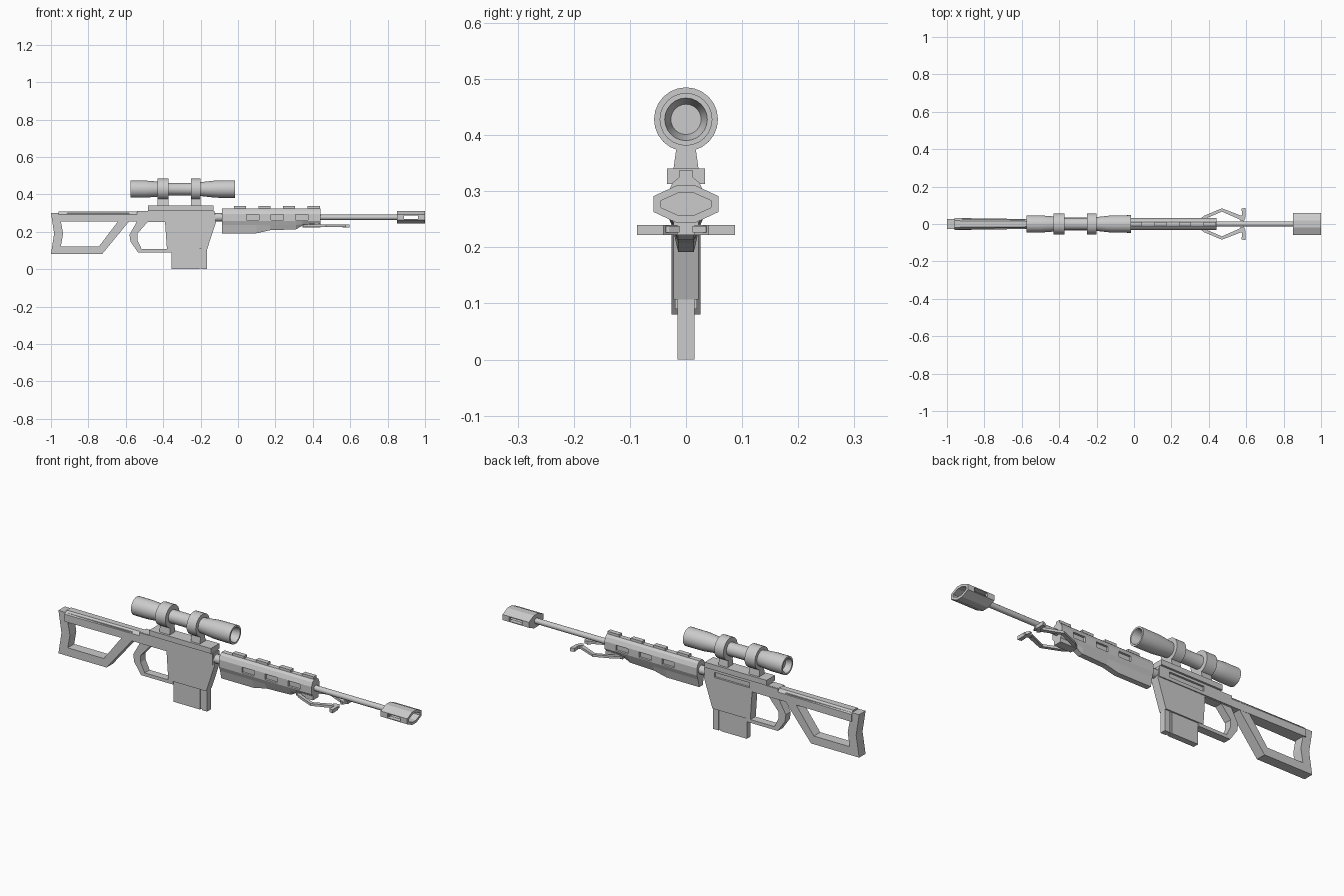
import bpy, bmesh, math
from mathutils import Vector

if "Cube" in bpy.data.objects:
    bpy.data.objects.remove(bpy.data.objects["Cube"])


def finish(name, bm):
    bmesh.ops.remove_doubles(bm, verts=bm.verts, dist=1e-5)
    bmesh.ops.recalc_face_normals(bm, faces=bm.faces)
    me = bpy.data.meshes.new(name)
    bm.to_mesh(me)
    bm.free()
    ob = bpy.data.objects.new(name, me)
    bpy.context.collection.objects.link(ob)
    return ob


def prism(name, pts, lo, hi, axis='y', hole=None):
    """Extrude a 2D profile along an axis; hole has as many points as pts."""
    place = {'x': lambda p, t: (t, p[0], p[1]),
             'y': lambda p, t: (p[0], t, p[1]),
             'z': lambda p, t: (p[0], p[1], t)}[axis]
    bm = bmesh.new()
    rings = []
    for loop in [pts] + ([hole] if hole else []):
        a, b = ([bm.verts.new(place(p, t)) for p in loop] for t in (lo, hi))
        rings.append((a, b))
        for i in range(len(loop)):
            j = (i + 1) % len(loop)
            bm.faces.new((a[i], a[j], b[j], b[i]))
    for side in (0, 1):
        if hole:
            o, n = rings[0][side], rings[1][side]
            for i in range(len(o)):
                j = (i + 1) % len(o)
                bm.faces.new((o[i], o[j], n[j], n[i]))
        else:
            bm.faces.new(rings[0][side])
    return finish(name, bm)


def box(name, x0, x1, y0, y1, z0, z1):
    return prism(name, [(x0, z0), (x1, z0), (x1, z1), (x0, z1)], y0, y1)


def loft(name, sections):
    bm = bmesh.new()
    rings = [[bm.verts.new(p) for p in s] for s in sections]
    n = len(rings[0])
    for a, b in zip(rings, rings[1:]):
        for i in range(n):
            bm.faces.new((a[i], a[(i + 1) % n], b[(i + 1) % n], b[i]))
    bm.faces.new(rings[0])
    bm.faces.new(rings[-1])
    return finish(name, bm)


def lathe(name, profile, z, n=24):
    """Revolve (x, radius) points about an axis parallel to x."""
    ob = loft(name, [[(x, r * math.cos(math.tau * k / n), z + r * math.sin(math.tau * k / n))
                      for k in range(n)] for x, r in profile])
    round_parts.append(ob)
    return ob


def cut(ob, cutter):
    cutter.hide_render = True
    cutter.hide_viewport = True
    m = ob.modifiers.new("cut", 'BOOLEAN')
    m.operation = 'DIFFERENCE'
    m.solver = 'EXACT'
    m.object = cutter


round_parts = []
AX = 0.277   # barrel height
SZ = 0.428   # scope height

# Skeleton stock
prism("stock_frame",
      [(-1, .3), (-.583, .3), (-.583, .255), (-.727, .08), (-1, .08), (-.983, .19)], -.026, .026,
      hole=[(-.947, .255), (-.70, .255), (-.642, .255), (-.743, .122), (-.947, .122), (-.935, .19)])
loft("stock_top_bar", [[(x, -w, .255), (x, w, .255), (x, w, .293), (x, w * .55, .309),
                        (x, -w * .55, .309), (x, -w, .293)] for x, w in ((-.96, .032), (-.53, .026))])

# Receiver with ejection port on the far side
receiver = prism("receiver", [(-.54, .252), (-.39, .252), (-.38, .107), (-.165, .107),
                              (-.118, .25), (-.125, .31), (-.54, .31)], -.022, .022)
upper = box("receiver_upper", -.54, -.125, -.027, .027, .255, .309)
port = box("port_cutter", -.38, -.18, .017, .05, .272, .298)
cut(receiver, port)
cut(upper, port)
box("scope_rail", -.48, -.13, -.034, .034, .313, .34)
box("scope_rail_base", -.48, -.13, -.024, .024, .305, .315)

# Magazine
box("magazine", -.355, -.205, -.015, .015, 0, .11)
box("magazine_groove", -.206, -.194, -.010, .010, .003, .11)
box("magazine_front", -.195, -.165, -.015, .015, 0, .11)

# Grip and guard loop
prism("grip_loop", [(-.54, .256), (-.58, .185), (-.575, .148), (-.535, .09), (-.355, .09),
                    (-.355, .107), (-.515, .107), (-.538, .155), (-.538, .19), (-.48, .256)],
      -.02, .02)

# Handguard, lofted along its length
sections = []
for x, zb in ((-.085, .192), (.10, .192), (.17, .208), (.31, .213), (.345, .233), (.44, .238)):
    half = [(.012, .325), (.024, .315), (.033, .295), (.033, .258),
            (.024, max(.235, zb + .008)), (.014, zb)]
    sections.append([(x, y, z) for y, z in half] + [(x, -y, z) for y, z in reversed(half)])
guard = loft("handguard", sections)
for i in range(3):
    for s in (-1, 1):
        a, b = sorted((s * .022, s * .06))
        x = .045 + .131 * i
        cut(guard, box("vent_cutter", x, x + .068, a, b, .263, .291))
for i in range(4):
    x = -.022 + .1315 * i
    box("top_rail_block", x, x + .065, -.012, .012, .318, .338)

# Barrel
lathe("barrel", [(-.1, .014), (.87, .014)], AX, 12)
lathe("barrel_collar", [(-.135, .022), (-.08, .022)], AX, 12)


# Hollow six-sided muzzle brake
def hexagon(w, s, t):
    return [(-w, AX - s), (0 - w * .3, AX - t), (w * .3, AX - t), (w, AX - s),
            (w, AX + s), (w * .3, AX + t), (-w * .3, AX + t), (-w, AX + s)]


brake = prism("muzzle_brake", hexagon(.058, .014, .033), .85, 1, 'x')
cut(brake, prism("bore_cutter", hexagon(.045, .006, .020), .875, 1.05, 'x'))
cut(brake, box("brake_slot_cutter", .888, .962, -.1, .1, .267, .287))

# Folded bipod
box("bipod_mount", .345, .44, -.022, .022, .222, .243)
for side, s in (("left", 1), ("right", -1)):
    leg = [(.36, .012), (.385, .03), (.47, .066), (.575, .02), (.585, .012),
           (.595, .03), (.595, .036), (.47, .084), (.375, .044), (.35, .025)]
    prism("bipod_leg_" + side, [(x, s * y) for x, y in leg], .226, .238, 'z')
    foot = [(.56, .03), (.572, .015), (.596, .04), (.596, .087), (.575, .082), (.578, .048)]
    prism("bipod_foot_" + side, [(x, s * y) for x, y in foot], .222, .240, 'z')

# Scope with recessed lenses
lathe("scope_tube", [(-.545, .001), (-.545, .028), (-.575, .037), (-.575, .046), (-.50, .046),
                     (-.435, .041), (-.40, .033), (-.24, .033), (-.20, .037), (-.12, .046),
                     (-.015, .047), (-.015, .038), (-.06, .027), (-.06, .001)], SZ)
for x0, x1 in ((-.43, -.372), (-.252, -.2)):
    lathe("scope_ring", [(x0, .057), (x1, .057)], SZ)
    prism("scope_mount", [(-.023, .335), (.023, .335), (.016, .385), (-.016, .385)], x0, x1, 'x')

# Smooth shading on the round parts only
bpy.ops.object.select_all(action='DESELECT')
for ob in round_parts:
    ob.select_set(True)
bpy.context.view_layer.objects.active = round_parts[0]
bpy.ops.object.shade_smooth_by_angle(angle=math.radians(35))
